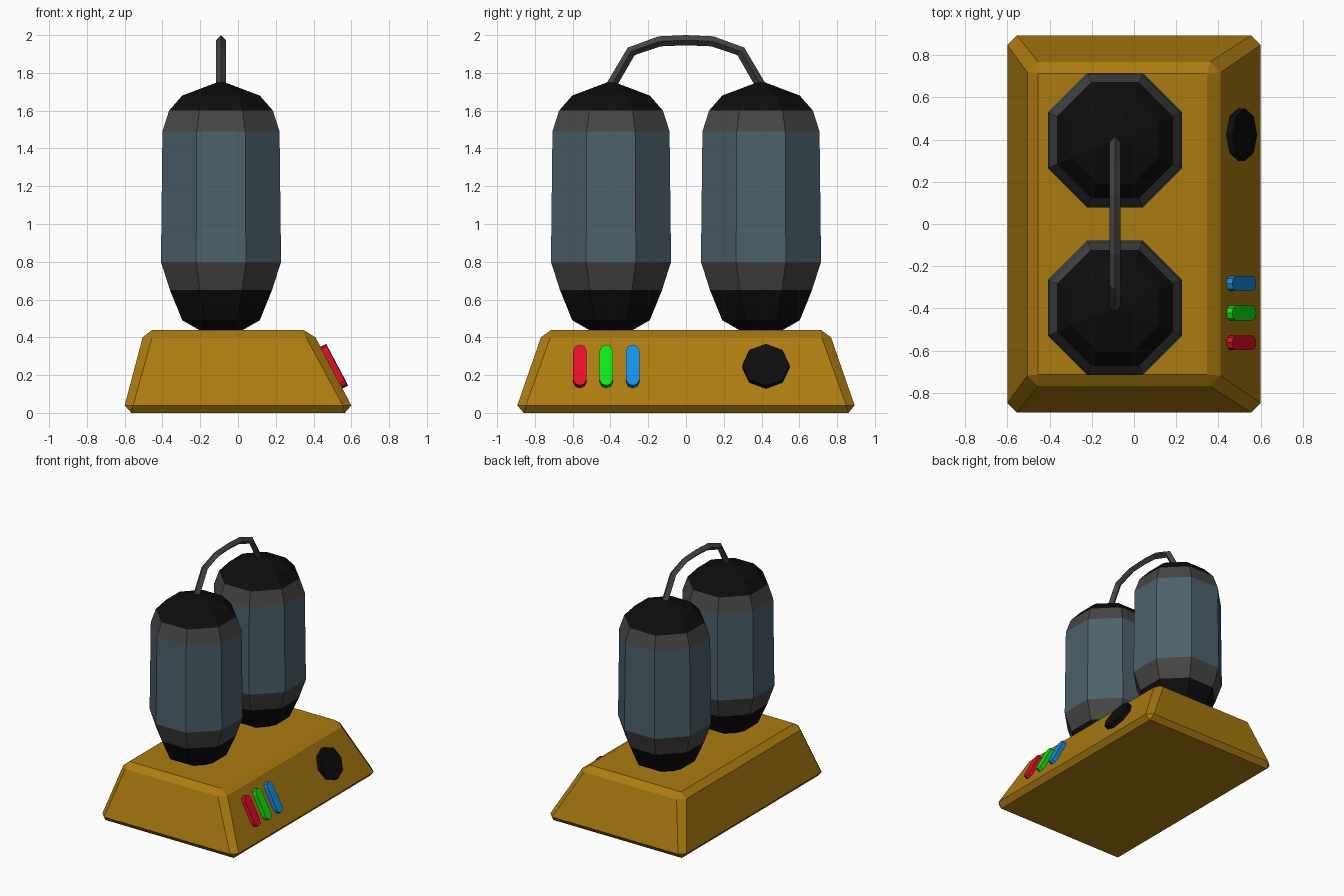
import bpy, bmesh, math
from mathutils import Vector, Matrix

if "Cube" in bpy.data.objects:
    bpy.data.objects.remove(bpy.data.objects["Cube"])


def material(name, rgb):
    m = bpy.data.materials.new(name)
    m.diffuse_color = (*rgb, 1)
    m.use_nodes = True
    m.node_tree.nodes["Principled BSDF"].inputs["Base Color"].default_value = m.diffuse_color
    return m


OCHRE = material("ochre", (0.41, 0.20, 0.005))
BLACK = material("black", (0.004, 0.004, 0.004))
GREY = material("grey", (0.06, 0.061, 0.06))
GLASS = material("blue grey", (0.073, 0.118, 0.147))
RED = material("red", (0.8, 0.004, 0.022))
GREEN = material("green", (0.004, 0.8, 0.007))
BLUE = material("blue", (0.006, 0.28, 0.8))


def loft(name, rings, mats, rule=None):
    """Skin a stack of equal-length rings, cap both ends, colour faces by height."""
    bm = bmesh.new()
    rows = [[bm.verts.new(p) for p in ring] for ring in rings]
    n = len(rows[0])
    for a, b in zip(rows, rows[1:]):
        for i in range(n):
            j = (i + 1) % n
            bm.faces.new((a[i], a[j], b[j], b[i]))
    bm.faces.new(rows[0][::-1])
    bm.faces.new(rows[-1])
    bmesh.ops.remove_doubles(bm, verts=bm.verts, dist=1e-4)
    bmesh.ops.recalc_face_normals(bm, faces=bm.faces)
    if rule:
        for f in bm.faces:
            f.material_index = rule(f.calc_center_median().z)
    mesh = bpy.data.meshes.new(name)
    bm.to_mesh(mesh)
    bm.free()
    for m in mats:
        mesh.materials.append(m)
    ob = bpy.data.objects.new(name, mesh)
    bpy.context.collection.objects.link(ob)
    return ob


def chamfered_rect(x0, x1, y, z, c):
    return [(x0 + c, -y, z), (x1 - c, -y, z), (x1, -y + c, z), (x1, y - c, z),
            (x1 - c, y, z), (x0 + c, y, z), (x0, y - c, z), (x0, -y + c, z)]


# Base: tapered block with chamfered edges
loft("base", [
    chamfered_rect(-0.565, 0.565, 0.86, 0.0, 0.0),
    chamfered_rect(-0.60, 0.60, 0.893, 0.04, 0.045),
    chamfered_rect(-0.505, 0.41, 0.768, 0.40, 0.05),
    chamfered_rect(-0.455, 0.345, 0.713, 0.44, 0.0),
], [OCHRE])

# Tanks: octagonal profile of (flat-to-centre radius, height)
PROFILE = [(0.02, 0.385), (0.205, 0.49), (0.27, 0.65), (0.318, 0.80),
           (0.31, 1.49), (0.275, 1.60), (0.205, 1.68), (0.02, 1.75)]
TANK_X, TANK_Y = -0.09, 0.397


def tank_colour(z):
    if 0.8 < z < 1.49:
        return 0
    return 1 if 0.65 < z < 1.6 else 2


def octagon(cx, cy, r, z):
    r /= math.cos(math.pi / 8)
    return [(cx + r * math.cos((i + 0.5) * math.pi / 4),
             cy + r * math.sin((i + 0.5) * math.pi / 4), z) for i in range(8)]


for side, label in ((-1, "front"), (1, "back")):
    loft(f"{label}_tank", [octagon(TANK_X, side * TANK_Y, r, z) for r, z in PROFILE],
         [GLASS, GREY, BLACK], tank_colour)

# Connecting tube: diamond section swept along an arch
half = [(-0.395, 1.735), (-0.29, 1.914), (-0.14, 1.967)]
path = [Vector((TANK_X, y, z)) for y, z in
        half + [(0, 1.973)] + [(-y, z) for y, z in reversed(half)]]
rings = []
for i, p in enumerate(path):
    t = (path[min(i + 1, 6)] - path[max(i - 1, 0)]).normalized()
    side, up = Vector((1, 0, 0)), Vector((0, -t.z, t.y))
    rings.append([p + d * 0.027 for d in (side, up, -side, -up)])
loft("connecting_tube", rings, [GREY])

# Controls on the sloping right side: local axes are y, up the slope, outward
SLOPE = Vector((-0.19, 0, 0.36)).normalized()
OUT = Vector((0.36, 0, 0.19)).normalized()


def control(name, y, outline, depth, mat):
    centre = Vector((0.495, y, 0.239))
    frame = Matrix((Vector((0, 1, 0)), SLOPE, OUT)).transposed()
    loft(name, [[centre + frame @ Vector((u, v, w)) for u, v in outline]
                for w in (-0.02, depth)], [mat])


capsule = []
for k in range(10):
    a = math.pi * (k % 5) / 4 + (math.pi if k > 4 else 0)
    capsule.append((0.035 * math.cos(a),
                    0.035 * math.sin(a) + (0.087 if k < 5 else -0.087)))
for name, y, mat in (("red_button", -0.562, RED), ("green_button", -0.422, GREEN),
                     ("blue_button", -0.282, BLUE)):
    control(name, y, capsule, 0.031, mat)

knob = [(0.125 * math.cos(i * math.pi / 4), 0.125 * math.sin(i * math.pi / 4))
        for i in range(8)]
control("dial", 0.423, knob, 0.034, BLACK)
